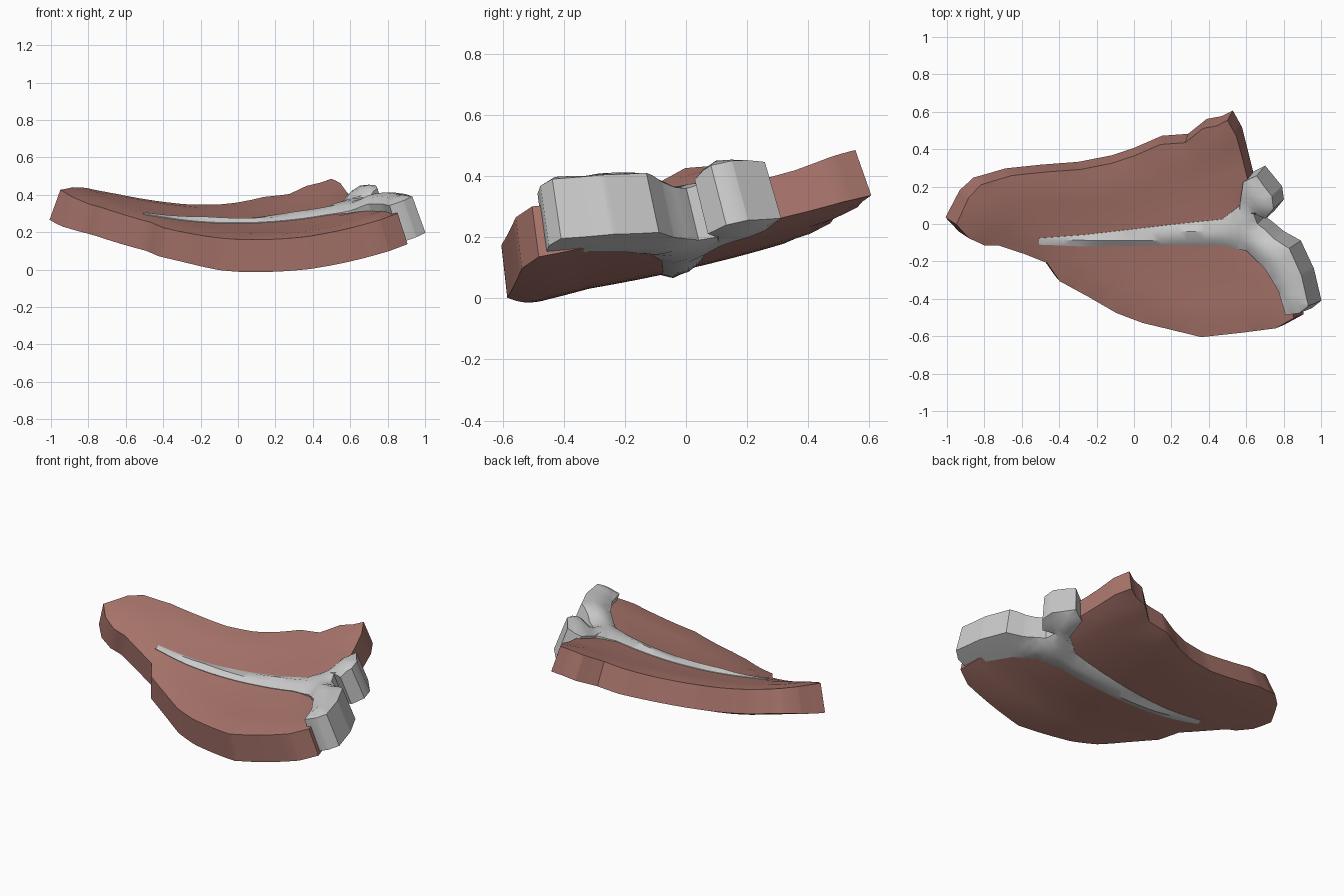
import bpy, bmesh
from mathutils import Vector
from mathutils.geometry import intersect_point_line

if "Cube" in bpy.data.objects:
    bpy.data.objects.remove(bpy.data.objects["Cube"])


def sheet(x, y):
    """Underside of the curved, tilted slab, with its unit normal."""
    p = Vector((x, y, 0.1 + 0.23 * y + 0.1 * y * y + 0.18 * x * x))
    return p, Vector((-0.36 * x, -0.23 - 0.2 * y, 1)).normalized()


def edge_distance(p, outline):
    best = 9
    for a, b in zip(outline, outline[1:] + outline[:1]):
        a, b = Vector(a), Vector(b)
        q, t = intersect_point_line(p, a, b)
        q = a if t < 0 else b if t > 1 else q
        best = min(best, (Vector(q[:2]) - p).length)
    return best


def slab(name, outline, step, low, high):
    """Cut an outline into a grid, bend it onto the sheet and give it thickness."""
    bm = bmesh.new()
    bm.faces.new([bm.verts.new((x, y, 0)) for x, y in outline])
    n = int(1 / step)
    for axis in (0, 1):
        for i in range(-n, n + 1):
            co, no = Vector((0, 0, 0)), Vector((0, 0, 0))
            co[axis], no[axis] = i * step + 0.003, 1
            bmesh.ops.bisect_plane(bm, geom=bm.verts[:] + bm.edges[:] + bm.faces[:],
                                   dist=1e-5, plane_co=co, plane_no=no)
    bmesh.ops.triangulate(bm, faces=[f for f in bm.faces if len(f.verts) > 4])
    bm.verts.index_update()
    n = len(bm.verts)
    base = [(v.co.x, v.co.y) for v in bm.verts]
    faces = [[v.index for v in f.verts] for f in bm.faces]
    rim = [[v.index for v in e.verts] for e in bm.edges if e.is_boundary]
    bm.free()
    bottom, top = [], []
    for x, y in base:
        p, normal = sheet(x, y)
        d = edge_distance(Vector((x, y)), outline)
        bottom.append(p + normal * low(x, y, d))
        top.append(p + normal * high(x, y, d))
    polys = [f[::-1] for f in faces] + [[i + n for i in f] for f in faces]
    polys += [[a, b, b + n, a + n] for a, b in rim]
    mesh = bpy.data.meshes.new(name)
    mesh.from_pydata(bottom + top, [], polys)
    bm = bmesh.new()
    bm.from_mesh(mesh)
    bmesh.ops.recalc_face_normals(bm, faces=bm.faces[:])
    bm.to_mesh(mesh)
    bm.free()
    ob = bpy.data.objects.new(name, mesh)
    bpy.context.collection.objects.link(ob)
    bpy.ops.object.select_all(action='DESELECT')
    ob.select_set(True)
    bpy.context.view_layer.objects.active = ob
    bpy.ops.object.shade_smooth_by_angle(angle=0.6)
    return ob


def ramp(v, a, b):
    t = min(max((v - a) / (b - a), 0), 1)
    return t * t * (3 - 2 * t)


# Meat slab: wavy outline with softened rim, a little thicker at front and back
meat_outline = [
    (-1, .03), (-.93, .18), (-.86, .25), (-.69, .3), (-.5, .32), (-.3, .335), (-.12, .37),
    (0, .41), (.15, .475), (.29, .485), (.39, .565), (.47, .58), (.53, .61), (.58, .52),
    (.645, .26), (.62, .1), (.64, -.03), (.8, -.13), (.87, -.3), (.9, -.485), (.8, -.54),
    (.6, -.565), (.38, -.588), (.2, -.545), (.05, -.51), (-.1, -.455), (-.25, -.37),
    (-.42, -.28), (-.49, -.18), (-.62, -.13), (-.76, -.085), (-.84, -.085), (-.93, -.045)]
meat = slab("steak_meat", meat_outline, 0.08,
            lambda x, y, d: 0.015 * ramp(y, 0, .25) * (1 - ramp(d, 0, .09)) - 0.005
            - 0.018 * ramp(-y, .3, .5) - 0.018 * ramp(-x, .8, 1),
            lambda x, y, d: 0.152 + 0.016 * ramp(d, 0, .1) + 0.018 * ramp(y, .35, .6))
red = bpy.data.materials.new("meat_red")
red.diffuse_color = (.4, .18, .15, 1)
red.use_nodes = True
red.node_tree.nodes["Principled BSDF"].inputs["Base Color"].default_value = red.diffuse_color
meat.data.materials.append(red)

# T-shaped bone: long tapering stem, short back knob and long front arm
bone_outline = [
    (-.54, -.075), (-.28, -.085), (.25, -.077), (.5, -.08), (.64, -.11), (.75, -.2),
    (.83, -.33), (.87, -.46), (.95, -.45), (1, -.41), (.96, -.24), (.89, -.09),
    (.8, -.04), (.74, .01), (.7, .04), (.68, .1), (.75, .07), (.8, .13), (.79, .2),
    (.7, .31), (.62, .27), (.6, .14), (.5, .065), (.25, .04), (-.28, -.02), (-.54, -.04)]
bone = slab("steak_bone", bone_outline, 0.05,
            lambda x, y, d: -0.007 - 0.022 * ramp(d, 0, .05) * (1 - ramp(x, .68, .78)),
            lambda x, y, d: 0.172 + 0.03 * ramp(x, .62, .76) * ramp(abs(y - .02), .02, .1)
            + 0.025 * ramp(d, 0, .05))
